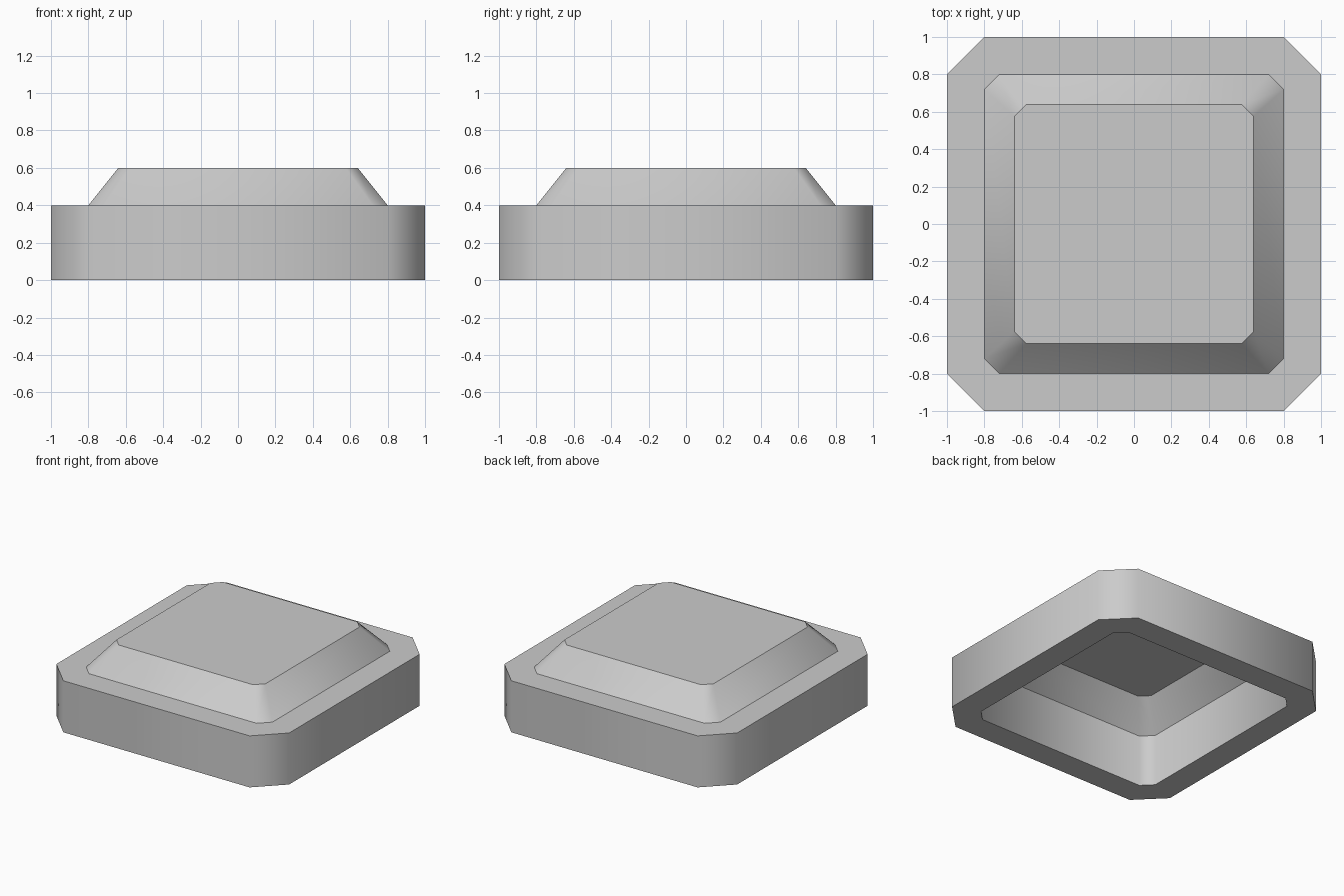
import bpy
import bmesh

if "Cube" in bpy.data.objects:
    bpy.data.objects.remove(bpy.data.objects["Cube"])


def chamfered_square(half, cut, z):
    """Counter-clockwise outline of a square with cut corners."""
    a, b = half, half - cut
    return [(a, -b, z), (a, b, z), (b, a, z), (-b, a, z),
            (-a, b, z), (-a, -b, z), (-b, -a, z), (b, -a, z)]


def loft(name, sections, closed=False, cap=False):
    """Skin a series of outlines; outlines stay sharp, corners shade smooth."""
    bm = bmesh.new()
    rings = [[bm.verts.new(p) for p in chamfered_square(*s)] for s in sections]
    pairs = list(zip(rings, rings[1:]))
    if closed:
        pairs.append((rings[-1], rings[0]))
    for low, high in pairs:
        for i in range(8):
            j = (i + 1) % 8
            bm.faces.new((low[i], low[j], high[j], high[i]))
    if cap:
        bm.faces.new(rings[-1])
    for f in bm.faces:
        f.smooth = True
    for ring in rings:
        for i in range(8):
            bm.edges.get((ring[i], ring[(i + 1) % 8])).smooth = False
    mesh = bpy.data.meshes.new(name)
    bm.to_mesh(mesh)
    bm.free()
    obj = bpy.data.objects.new(name, mesh)
    bpy.context.collection.objects.link(obj)
    return obj


# Thick outer frame, open through the middle
loft("base_frame", [(1.0, 0.2, 0.0), (1.0, 0.2, 0.4),
                    (0.8, 0.08, 0.4), (0.8, 0.08, 0.0)], closed=True)

# Thin sloped lid, hollow underneath
loft("raised_lid", [(0.8, 0.08, 0.4), (0.64, 0.064, 0.6)], cap=True)
